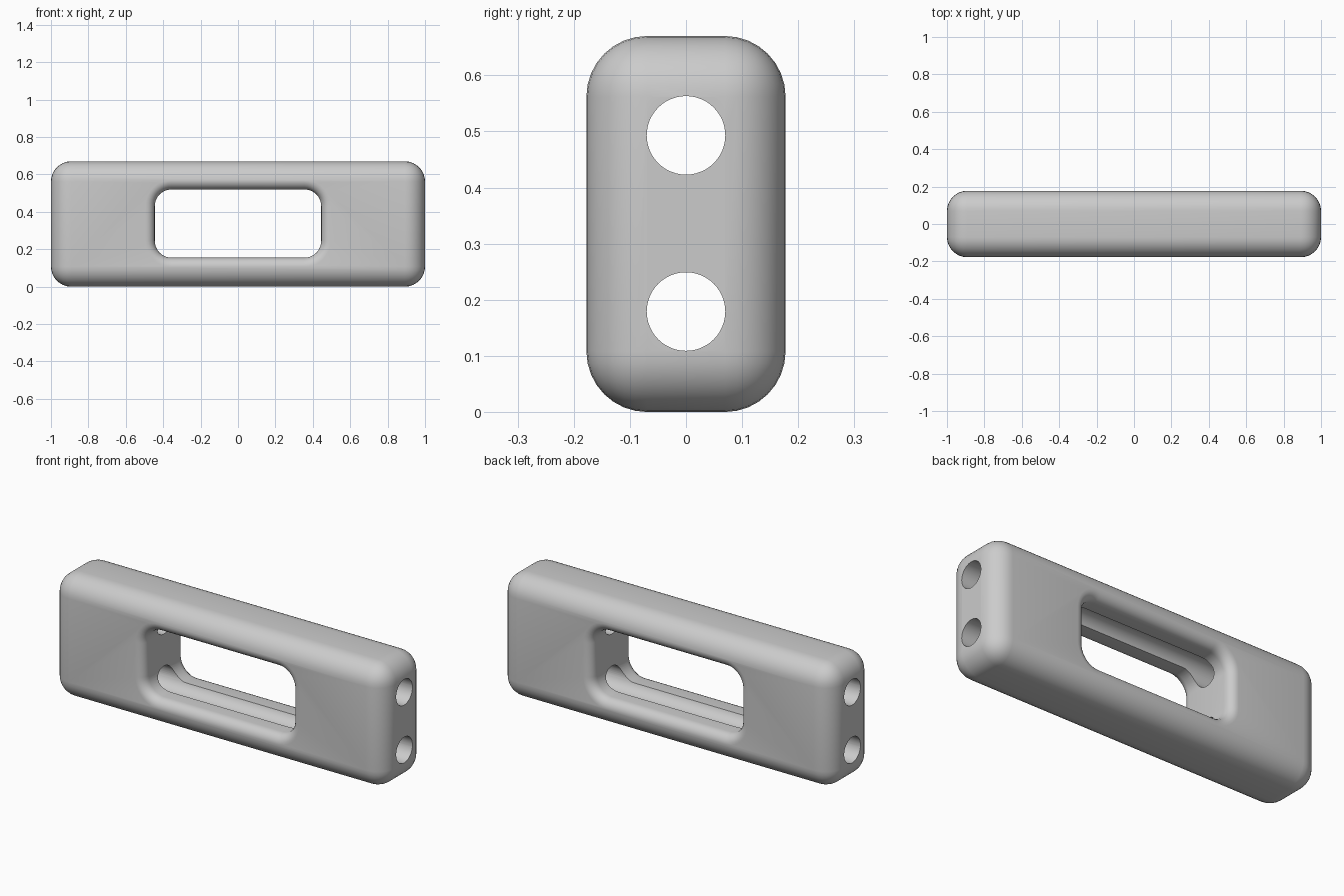
import bpy, bmesh
from math import sin, cos, pi
from mathutils import Matrix

if "Cube" in bpy.data.objects:
    bpy.data.objects.remove(bpy.data.objects["Cube"], do_unlink=True)

LENGTH, DEPTH, HEIGHT = 2.0, 0.355, 0.67
MID = HEIGHT / 2

grey = bpy.data.materials.new("plain grey")
grey.use_nodes = True
grey.diffuse_color = (0.6, 0.6, 0.6, 1)
grey.node_tree.nodes["Principled BSDF"].inputs["Base Color"].default_value = (0.6, 0.6, 0.6, 1)


def make_object(name, bm):
    bmesh.ops.recalc_face_normals(bm, faces=bm.faces)
    mesh = bpy.data.meshes.new(name)
    bm.to_mesh(mesh)
    bm.free()
    obj = bpy.data.objects.new(name, mesh)
    mesh.materials.append(grey)
    bpy.context.collection.objects.link(obj)
    return obj


def rounded_rect(half_w, half_h, radius, steps=10):
    points = []
    for corner, (sx, sz) in enumerate(((1, 1), (-1, 1), (-1, -1), (1, -1))):
        for i in range(steps + 1):
            a = (corner + i / steps) * pi / 2
            points.append((sx * (half_w - radius) + radius * cos(a),
                           sz * (half_h - radius) + radius * sin(a)))
    return points


# Rounded block
bm = bmesh.new()
bmesh.ops.create_cube(bm, size=1, matrix=Matrix.Translation((0, 0, MID))
                      @ Matrix.Diagonal((LENGTH, DEPTH, HEIGHT, 1)))
bmesh.ops.bevel(bm, geom=bm.edges[:], offset=0.108, segments=8, profile=0.5, affect='EDGES')
body = make_object("body", bm)

# Window cutter, flaring to give the opening rounded rims
rim, steps = 0.05, 6
front_half = [(DEPTH / 2 + 0.05, rim)]
for i in range(steps + 1):
    a = i / steps * pi / 2
    front_half.append((DEPTH / 2 - rim + rim * cos(a), rim * (1 - sin(a))))
front_half[1:] = front_half[1:]
sections = [(-y, grow) for y, grow in front_half] + front_half[::-1]
bm = bmesh.new()
loops = []
for y, grow in sections:
    ring = rounded_rect(0.445 + grow, 0.1825 + grow, 0.09 + grow)
    loops.append([bm.verts.new((x, y, 0.3375 + z)) for x, z in ring])
for a, b in zip(loops, loops[1:]):
    for i in range(len(a)):
        j = (i + 1) % len(a)
        bm.faces.new((a[i], a[j], b[j], b[i]))
bm.faces.new(loops[0])
bm.faces.new(loops[-1])
cutters = [make_object("window_cutter", bm)]

# Two bores running the whole length
for name, z in (("lower", 0.179), ("upper", 0.493)):
    bm = bmesh.new()
    bmesh.ops.create_cone(bm, cap_ends=True, segments=48, radius1=0.07, radius2=0.07,
                          depth=LENGTH + 0.2, matrix=Matrix.Translation((0, 0, z))
                          @ Matrix.Rotation(pi / 2, 4, 'Y'))
    cutters.append(make_object(name + "_bore_cutter", bm))

bpy.ops.object.select_all(action='DESELECT')
body.select_set(True)
bpy.context.view_layer.objects.active = body
for cutter in cutters:
    cut = body.modifiers.new(cutter.name, 'BOOLEAN')
    cut.operation = 'DIFFERENCE'
    cut.solver = 'EXACT'
    cut.object = cutter
    bpy.ops.object.modifier_apply(modifier=cut.name)
for cutter in cutters:
    bpy.data.objects.remove(cutter, do_unlink=True)

bpy.ops.object.shade_smooth_by_angle(angle=pi / 6)
